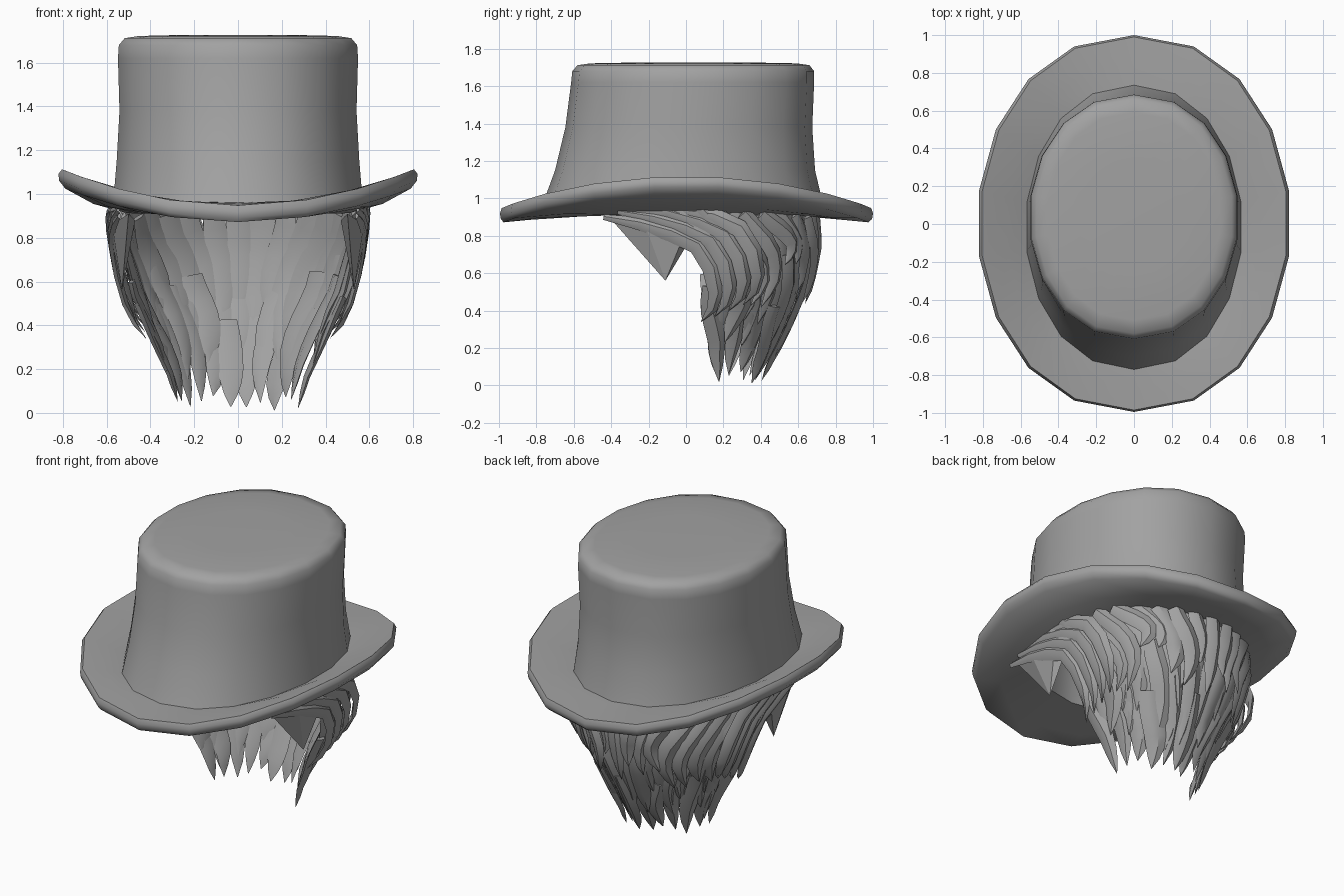
import bpy, bmesh, math, random
from mathutils import Vector

if "Cube" in bpy.data.objects:
    bpy.data.objects.remove(bpy.data.objects["Cube"])

random.seed(4)
grey = bpy.data.materials.new("plain_grey")
grey.diffuse_color = (0.36, 0.36, 0.36, 1)
grey.use_nodes = True
grey.node_tree.nodes["Principled BSDF"].inputs["Base Color"].default_value = grey.diffuse_color


def finish(bm, name, angle):
    bmesh.ops.recalc_face_normals(bm, faces=bm.faces)
    me = bpy.data.meshes.new(name)
    bm.to_mesh(me)
    bm.free()
    me.materials.append(grey)
    ob = bpy.data.objects.new(name, me)
    bpy.context.collection.objects.link(ob)
    bpy.ops.object.select_all(action='DESELECT')
    ob.select_set(True)
    bpy.context.view_layer.objects.active = ob
    bpy.ops.object.shade_smooth_by_angle(angle=math.radians(angle))
    return ob


def skin(bm, rings, cap_start=True, cap_end=True):
    rows = [[bm.verts.new(p) for p in r] for r in rings]
    n = len(rows[0])
    for a, b in zip(rows, rows[1:]):
        for i in range(n):
            bm.faces.new((a[i], a[(i + 1) % n], b[(i + 1) % n], b[i]))
    if cap_start:
        bm.faces.new(rows[0])
    if cap_end:
        bm.faces.new(rows[-1])


# Hat: rings of (half width, front y, back y, height, upward curl at the sides)
def oval(w, front, back, z, curl):
    pts = []
    for i in range(18):
        a = math.tau * i / 18
        s = math.sin(a)
        x = w * math.copysign(abs(s) ** 0.9, s) if abs(s) > 1e-6 else 0
        y = (front + back) / 2 + (back - front) / 2 * math.cos(a)
        pts.append((x, y, z + curl * x * x))
    return pts


CURL = 0.255
hat_rings = [
    (0.40, -0.42, 0.53, 1.69, 0), (0.47, -0.50, 0.60, 1.64, 0),
    (0.49, -0.52, 0.62, 1.30, 0), (0.515, -0.55, 0.64, 0.905, 0.03),
    (0.67, -0.84, 0.84, 0.885, 0.16), (0.80, -0.975, 0.975, 0.872, 0.245),
    (0.828, -0.99, 0.995, 0.89, CURL), (0.832, -0.995, 1.0, 0.92, CURL),
    (0.815, -0.985, 0.99, 0.948, CURL), (0.68, -0.86, 0.85, 0.955, 0.22),
    (0.575, -0.77, 0.735, 0.96, 0.12), (0.562, -0.70, 0.69, 1.15, 0),
    (0.549, -0.645, 0.675, 1.38, 0), (0.556, -0.614, 0.685, 1.62, 0),
    (0.552, -0.608, 0.685, 1.68, 0), (0.525, -0.58, 0.66, 1.712, 0),
    (0.46, -0.51, 0.59, 1.722, 0), (0.25, -0.25, 0.33, 1.727, 0)]
bm = bmesh.new()
skin(bm, [oval(*r) for r in hat_rings])
finish(bm, "top_hat", 50)


# Hair envelope: height, half width, centre y, back y
ENV = [(0.0, 0.27, 0.16, 0.40), (0.17, 0.34, 0.10, 0.50), (0.35, 0.42, 0.08, 0.59),
       (0.55, 0.51, 0.12, 0.68), (0.75, 0.56, 0.12, 0.715), (1.0, 0.585, 0.04, 0.70)]


def envelope(z):
    z = max(0.0, min(0.999, z))
    for lo, hi in zip(ENV, ENV[1:]):
        if z <= hi[0]:
            f = (z - lo[0]) / (hi[0] - lo[0])
            return [p + (q - p) * f for p, q in zip(lo[1:], hi[1:])]


def on_hair(a, z, inset):
    w, cy, back = envelope(z)
    return Vector(((w - inset) * math.sin(a), cy + (back - cy - inset) * math.cos(a), z))


# One pointed lock of hair along a path
def lock(bm, path, width, thick, shape):
    rings = []
    for i, p in enumerate(path):
        t = (path[min(i + 1, len(path) - 1)] - path[max(i - 1, 0)]).normalized()
        out = Vector((p.x, (p.y - 0.1) * 0.9 if p.y > 0.1 else 0, 0)).normalized()
        side = t.cross(out).normalized()
        out = side.cross(t).normalized()
        s = shape[i]
        u, v = side * width * s / 2, out * thick * (0.3 + 0.7 * s) * (s > 0.05)
        rings.append([p - u, p - u * 0.25 + v * 0.6, p + u * 0.4 + v * 0.45, p + u, p - v * 0.3])
    skin(bm, rings)


FULL = (0.85, 0.95, 1.0, 1.0, 0.95, 0.8, 0.5, 0.03)


# A layer of locks: top and tip are height ranges, sweep leans the tops forward
def layer(name, count, spread, top, tip, inset, width, sweep, swing, loose):
    bm = bmesh.new()
    for k in range(count):
        a0 = math.radians(spread) * (2 * k / (count - 1) - 1)
        z0, z1 = random.uniform(*top), random.uniform(*tip)
        wave = swing * random.uniform(0.7, 1.3) * max(-1, min(1, a0 / 0.5))
        phase = random.uniform(-0.4, 0.4)
        depth = inset + random.uniform(-loose, loose)
        path = []
        for i in range(8):
            t = i / 7
            a = a0 * (1 + sweep * (1 - t) ** 2) + wave * math.cos(4.9 * t + phase)
            flick = 0.02 * max(0, t - 0.75) / 0.25
            path.append(on_hair(a, z0 + (z1 - z0) * t, depth - flick))
        lock(bm, path, width * random.uniform(0.85, 1.15), 0.04, FULL)
    finish(bm, name, 35)


layer("upper_outer_hair", 19, 80, (0.90, 0.95), (0.38, 0.66), 0.008, 0.115, 0.2, 0.08, 0.015)
layer("middle_hair", 17, 82, (0.88, 0.94), (0.2, 0.44), 0.04, 0.13, 0.1, 0.08, 0.015)
layer("lower_hair", 15, 84, (0.58, 0.78), (0.1, 0.24), 0.045, 0.12, 0, 0.07, 0.022)
layer("hair_ends", 12, 84, (0.40, 0.66), (0.01, 0.08), 0.045, 0.115, 0, 0.06, 0.025)


# Swept locks from the temples, and the pointed sideburns
SWEEP = [(0.54, -0.44, 0.90), (0.56, -0.25, 0.865), (0.57, -0.08, 0.815), (0.565, 0.06, 0.75),
         (0.545, 0.135, 0.63), (0.51, 0.16, 0.5), (0.47, 0.14, 0.41), (0.42, 0.08, 0.34)]
bm = bmesh.new()
for sx in (-1, 1):
    for k in range(4):
        path = [Vector((sx * (x + 0.005 * k), y + 0.075 * k, min(0.93, z + 0.03 * k)))
                for x, y, z in SWEEP]
        lock(bm, path, 0.1, 0.035, (0.3, 0.7, 0.95, 1.0, 1.0, 0.85, 0.55, 0.03))
finish(bm, "temple_locks", 35)

bm = bmesh.new()
for sx in (-1, 1):
    rim = [(0.50, -0.42, 0.91), (0.575, -0.22, 0.86), (0.575, -0.02, 0.78), (0.53, 0.01, 0.76),
           (0.47, -0.15, 0.88)]
    tip = bm.verts.new((sx * 0.53, -0.11, 0.56))
    vs = [bm.verts.new((sx * x, y, z)) for x, y, z in rim]
    for i in range(5):
        bm.faces.new((vs[i], vs[(i + 1) % 5], tip))
    bm.faces.new(vs)
finish(bm, "sideburns", 20)
